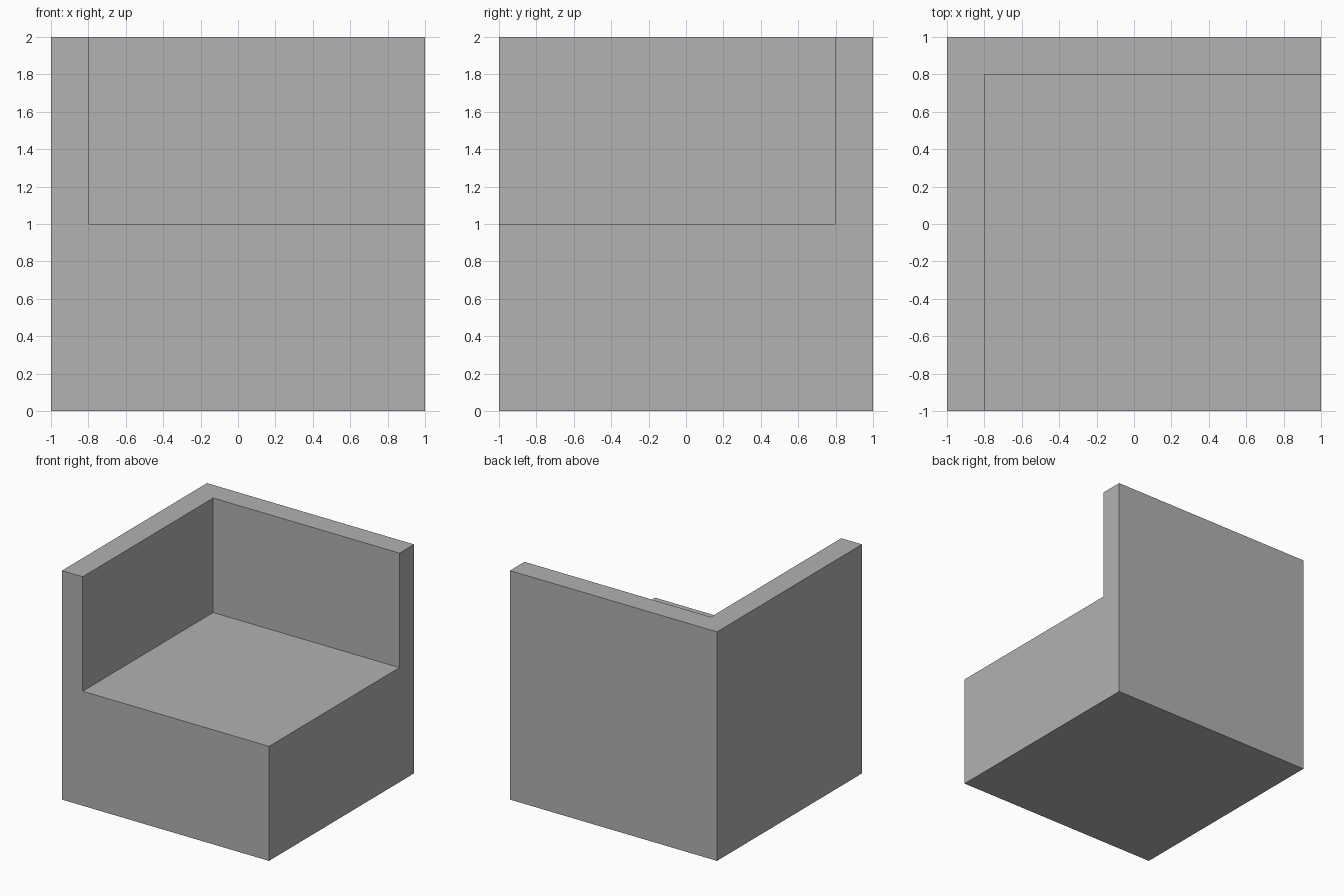
import bpy
import bmesh
from mathutils import Vector

if "Cube" in bpy.data.objects:
    bpy.data.objects.remove(bpy.data.objects["Cube"])


def box(name, lo, hi):
    """Axis-aligned box between two corners."""
    lo, hi = Vector(lo), Vector(hi)
    bm = bmesh.new()
    bmesh.ops.create_cube(bm, size=1.0)
    for v in bm.verts:
        v.co = Vector(((v.co[i] + 0.5) * (hi[i] - lo[i]) + lo[i]) for i in range(3))
    mesh = bpy.data.meshes.new(name)
    bm.to_mesh(mesh)
    bm.free()
    obj = bpy.data.objects.new(name, mesh)
    bpy.context.scene.collection.objects.link(obj)
    return obj


grey = bpy.data.materials.new("light_grey")
grey.diffuse_color = (0.445, 0.445, 0.445, 1.0)
grey.use_nodes = True
grey.node_tree.nodes["Principled BSDF"].inputs["Base Color"].default_value = grey.diffuse_color

# Corner seat: solid block with the seating space carved out,
# leaving a thin left wall and back wall
seat = box("corner_seat", (-1, -1, 0), (1, 1, 2))
seat.data.materials.append(grey)

# Cutter for the open space above the seat
cutter = box("seat_space_cutter", (-0.8, -1.5, 1), (1.5, 0.8, 2.5))
cutter.data.materials.append(grey)
cutter.hide_render = True

carve = seat.modifiers.new("carve_seat", 'BOOLEAN')
carve.operation = 'DIFFERENCE'
carve.solver = 'EXACT'
carve.object = cutter

# Apply the cut and discard the cutter
bpy.context.view_layer.objects.active = seat
bpy.ops.object.modifier_apply(modifier=carve.name)
bpy.data.objects.remove(cutter)
